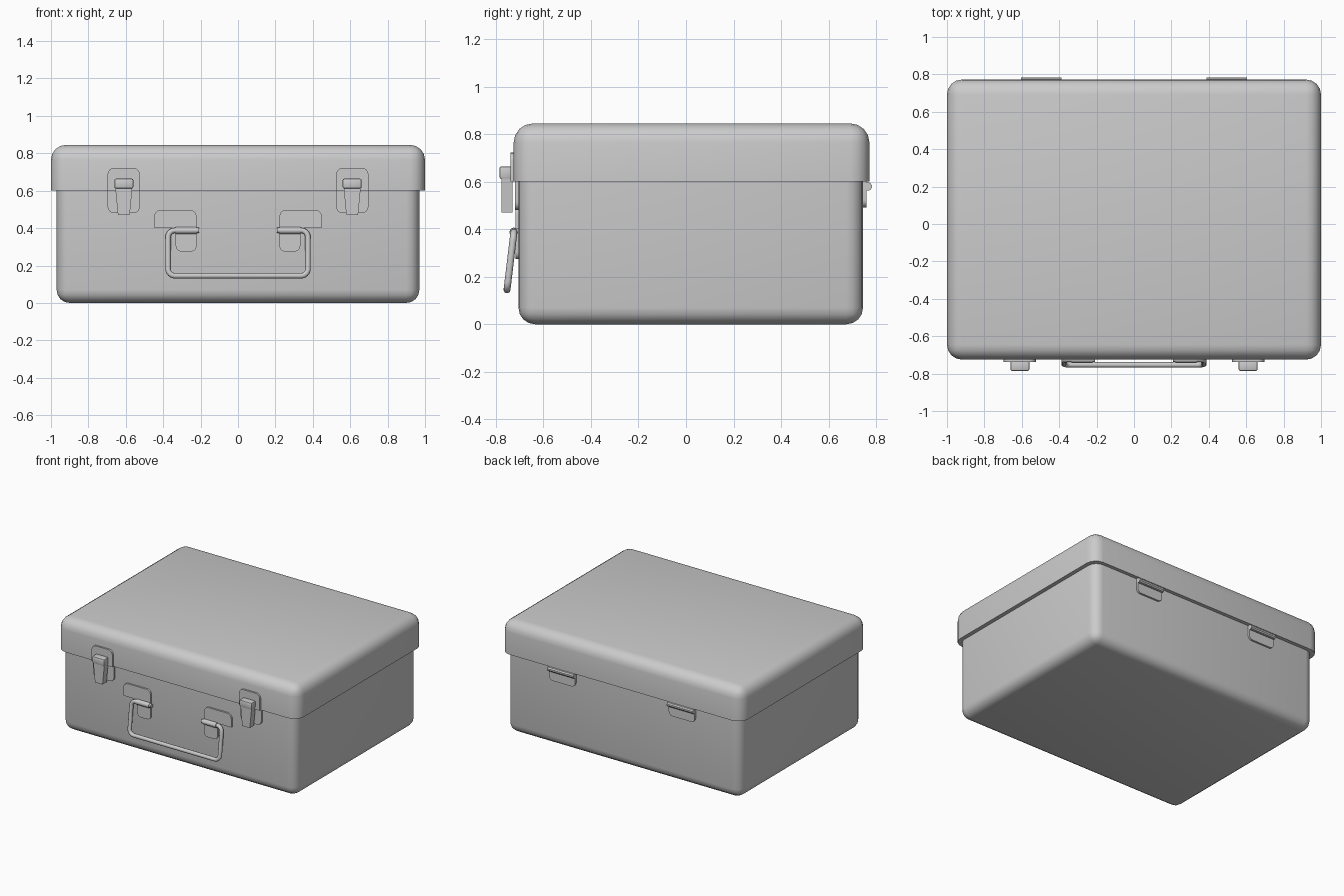
import bpy, bmesh, math
from mathutils import Vector

if "Cube" in bpy.data.objects:
    bpy.data.objects.remove(bpy.data.objects["Cube"])

metal = bpy.data.materials.new("grey_metal")
metal.diffuse_color = (0.6, 0.6, 0.6, 1)
metal.use_nodes = True
metal.node_tree.nodes["Principled BSDF"].inputs["Base Color"].default_value = metal.diffuse_color


def finish(name, bm, smooth=True):
    bmesh.ops.recalc_face_normals(bm, faces=bm.faces)
    me = bpy.data.meshes.new(name)
    bm.to_mesh(me)
    bm.free()
    me.materials.append(metal)
    ob = bpy.data.objects.new(name, me)
    bpy.context.collection.objects.link(ob)
    if smooth:
        bpy.ops.object.select_all(action='DESELECT')
        ob.select_set(True)
        bpy.context.view_layer.objects.active = ob
        bpy.ops.object.shade_smooth_by_angle(angle=math.radians(35))
    return ob


def box(name, lo, hi, radius, keep_sharp=None, segments=4):
    """Rounded box; the edges lying on height keep_sharp stay square."""
    bm = bmesh.new()
    bmesh.ops.create_cube(bm, size=1)
    for v in bm.verts:
        v.co = [(a + b) / 2 + c * (b - a) for a, b, c in zip(lo, hi, v.co)]
    edges = [e for e in bm.edges if keep_sharp is None or
             any(abs(v.co.z - keep_sharp) > 1e-4 for v in e.verts)]
    bmesh.ops.bevel(bm, geom=edges, offset=radius, segments=segments,
                    profile=0.5, affect='EDGES', clamp_overlap=True)
    return finish(name, bm)


def plate(name, x0, x1, z0, z1, y0, y1, top_r=0, low_r=0, taper=0):
    """Upright plate from y0 to y1 with rounded top and bottom corners."""
    pts = []
    for x, z, r, start in ((x1 - taper, z0, low_r, 270), (x1, z1, top_r, 0),
                           (x0, z1, top_r, 90), (x0 + taper, z0, low_r, 180)):
        sx, sz = (-1 if x > (x0 + x1) / 2 else 1), (1 if z == z0 else -1)
        for i in range(6 if r else 1):
            a = math.radians(start + 18 * i)
            pts.append((x + sx * r + r * math.cos(a), z + sz * r + r * math.sin(a)))
    bm = bmesh.new()
    face = bm.faces.new([bm.verts.new((x, y0, z)) for x, z in pts])
    new = bmesh.ops.extrude_face_region(bm, geom=[face])["geom"]
    bmesh.ops.translate(bm, vec=(0, y1 - y0, 0),
                        verts=[g for g in new if isinstance(g, bmesh.types.BMVert)])
    return finish(name, bm)


def rod(name, points, radius, sides=12):
    """Round bar swept along a path that lies in one plane."""
    pts = [Vector(p) for p in points]
    normal = (pts[1] - pts[0]).cross(pts[-1] - pts[0])
    if normal.length < 1e-6:
        normal = Vector((0, 1, 0))
        for p, q in zip(pts, pts[2:]):
            n = (q - p).cross(pts[len(pts) // 2] - pts[0])
            if n.length > 1e-4:
                normal = n
                break
    normal.normalize()
    bm = bmesh.new()
    rings = []
    for i, p in enumerate(pts):
        t = (pts[min(i + 1, len(pts) - 1)] - pts[max(i - 1, 0)]).normalized()
        side = t.cross(normal)
        rings.append([bm.verts.new(p + radius * (math.cos(a) * side + math.sin(a) * normal))
                      for a in (2 * math.pi * k / sides for k in range(sides))])
    for a, b in zip(rings, rings[1:]):
        for k in range(sides):
            bm.faces.new((a[k], a[k - 1], b[k - 1], b[k]))
    bm.faces.new(rings[0])
    bm.faces.new(rings[-1])
    return finish(name, bm)


# Case body and overhanging lid
box("case_body", (-0.97, -0.705, 0), (0.97, 0.745, 0.62), 0.07, keep_sharp=0.62)
box("lid", (-1, -0.725, 0.6), (1, 0.772, 0.845), 0.08, keep_sharp=0.6)

for s, side in ((-1, "left"), (1, "right")):
    def span(a, b):
        return sorted((s * a, s * b))

    # Latches: plates on lid and body, catch block and tapered lever
    x0, x1 = span(0.525, 0.697)
    plate(side + "_latch_lid_plate", x0, x1, 0.6, 0.722, -0.738, -0.72, top_r=0.035)
    plate(side + "_latch_body_plate", x0, x1, 0.48, 0.6, -0.72, -0.7, low_r=0.035)
    x0, x1 = span(0.56, 0.661)
    box(side + "_latch_catch", (x0, -0.785, 0.612), (x1, -0.73, 0.664), 0.008, segments=2)
    x0, x1 = span(0.565, 0.656)
    plate(side + "_latch_lever", x0, x1, 0.47, 0.615, -0.777, -0.73, taper=0.014)

    # Handle mounts: wide plate, hanging tab and bar sleeve
    x0, x1 = span(0.222, 0.447)
    plate(side + "_handle_plate", x0, x1, 0.4, 0.498, -0.718, -0.7, top_r=0.035)
    x0, x1 = span(0.222, 0.333)
    plate(side + "_handle_tab", x0, x1, 0.275, 0.4, -0.718, -0.7, low_r=0.03)
    rod(side + "_handle_sleeve", [(x0, -0.724, 0.388), (x1, -0.724, 0.388)], 0.019)

    # Hinges: leaf and barrel on the back
    x0, x1 = span(0.388, 0.603)
    plate(side + "_hinge_leaf", x0, x1, 0.492, 0.6, 0.74, 0.759, low_r=0.03)
    rod(side + "_hinge_barrel", [(x0, 0.765, 0.58), (x1, 0.765, 0.58)], 0.018, sides=10)

# Carrying handle: open loop with rounded corners, leaning outward
path = [(-0.208, 0.388)]
for cx, cz, start in ((-0.337, 0.351, 90), (-0.337, 0.182, 180),
                      (0.337, 0.182, 270), (0.337, 0.351, 0)):
    for i in range(7):
        a = math.radians(start + 15 * i)
        path.append((cx + 0.037 * math.cos(a), cz + 0.037 * math.sin(a)))
path.append((0.208, 0.388))
rod("carry_handle", [(x, -0.724 - (0.388 - z) * 0.12, z) for x, z in path], 0.0145)
